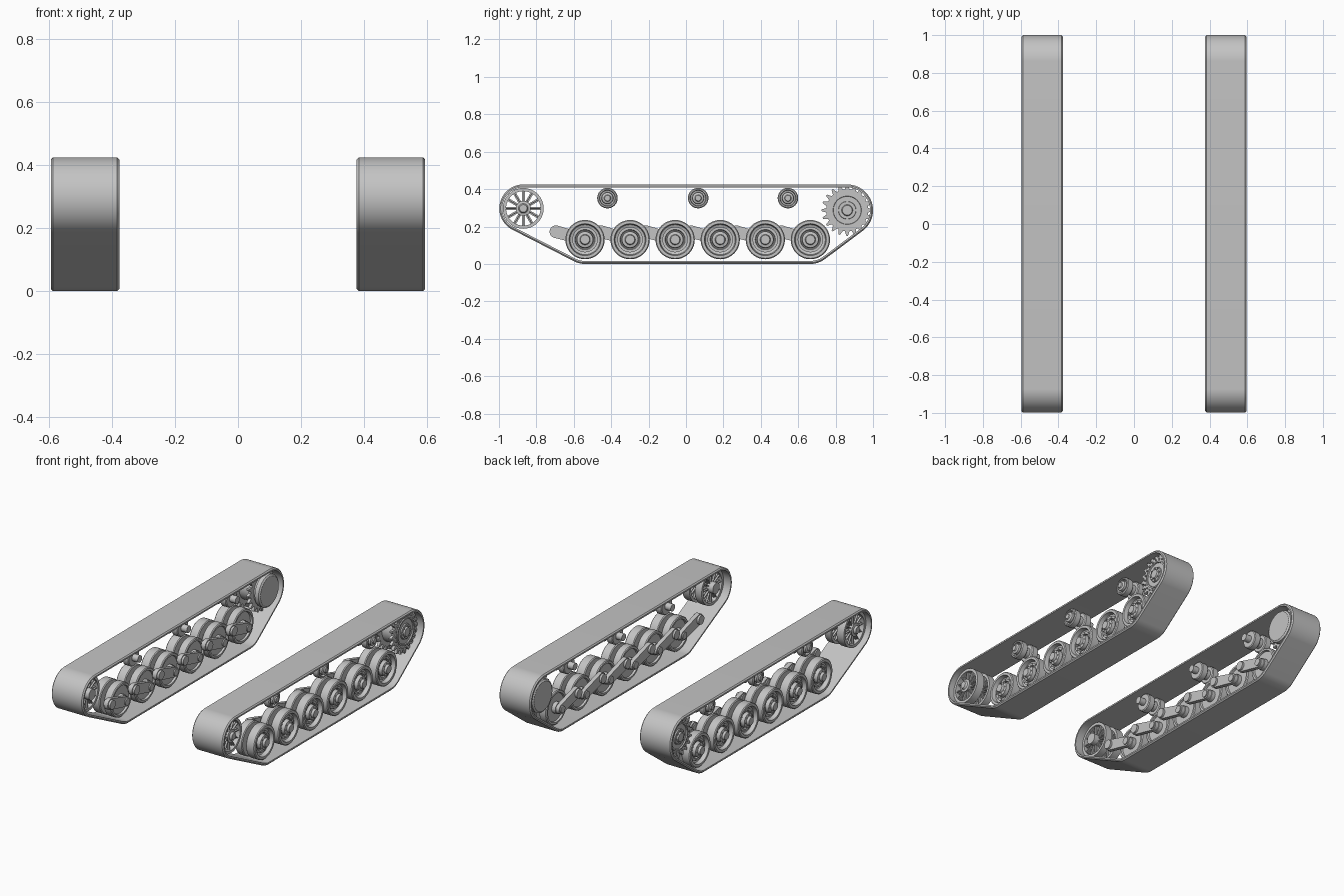
import bpy, bmesh, math
from mathutils import Vector, Matrix

cube = bpy.data.objects.get("Cube")
if cube:
    bpy.data.objects.remove(cube, do_unlink=True)

steel = bpy.data.materials.new("plain_grey")
steel.use_nodes = True
GREY = (0.55, 0.55, 0.55, 1)
steel.diffuse_color = GREY
steel.node_tree.nodes["Principled BSDF"].inputs["Base Color"].default_value = GREY

X_IN, X_OUT = 0.377, 0.595
WHEEL_Z = 0.13
WHEELS = [-0.54 + 0.241 * i for i in range(6)]
ROLLERS = [-0.42, 0.065, 0.545]
IDLER = (-0.87, 0.297)
SPROCKET = (0.862, 0.287)


def finish(name, bm):
    """Turn the bmesh into a shaded object mirrored to the other side."""
    bmesh.ops.recalc_face_normals(bm, faces=bm.faces)
    mesh = bpy.data.meshes.new(name)
    bm.to_mesh(mesh)
    bm.free()
    mesh.materials.append(steel)
    ob = bpy.data.objects.new(name, mesh)
    bpy.context.collection.objects.link(ob)
    bpy.ops.object.select_all(action='DESELECT')
    ob.select_set(True)
    bpy.context.view_layer.objects.active = ob
    bpy.ops.object.shade_smooth_by_angle(angle=math.radians(35))
    mirror = ob.modifiers.new("other_side", 'MIRROR')
    mirror.use_mirror_merge = False


def lathe(bm, profile, centre, seg=40, closed=False):
    """Revolve (radius, x) points around an axis along x."""
    y, z = centre
    pts = [bm.verts.new((x, y, z + r)) for r, x in profile]
    pairs = list(zip(pts, pts[1:] + pts[:1])) if closed else list(zip(pts, pts[1:]))
    edges = [bm.edges.new(p) for p in pairs]
    res = bmesh.ops.spin(bm, geom=pts + edges, cent=(0, y, z), axis=(1, 0, 0),
                         angle=math.tau, steps=seg, use_merge=True)
    bmesh.ops.remove_doubles(bm, verts=bm.verts, dist=1e-5)


def cylinder(bm, r, x0, x1, centre, seg=24):
    m = Matrix.Translation(((x0 + x1) / 2, *centre)) @ Matrix.Rotation(math.pi / 2, 4, 'Y')
    bmesh.ops.create_cone(bm, cap_ends=True, segments=seg, radius1=r, radius2=r,
                          depth=x1 - x0, matrix=m)


def around(centre, r, n):
    return [(centre[0] + r * math.cos(math.tau * i / n),
             centre[1] + r * math.sin(math.tau * i / n)) for i in range(n)]


def wrap(circles, inset=0, n=128):
    """Loop stretched around circles given as (y, z, radius)."""
    loop = []
    for i in range(n):
        d = Vector((math.cos(math.tau * i / n), math.sin(math.tau * i / n)))
        y, z, r = max(circles, key=lambda c: d.x * c[0] + d.y * c[1] + c[2])
        loop.append(Vector((y, z)) + d * (r - inset))
    return loop


def plate(bm, loop, x0, x1):
    a = [bm.verts.new((x0, *p)) for p in loop]
    b = [bm.verts.new((x1, *p)) for p in loop]
    bm.faces.new(a)
    bm.faces.new(b)
    for i in range(len(a)):
        bm.faces.new((a[i - 1], a[i], b[i], b[i - 1]))


# Track belt with chamfered outer edges
path = [(*IDLER, 0.128), (*SPROCKET, 0.138),
        (WHEELS[0], WHEEL_Z, 0.13), (WHEELS[-1], WHEEL_Z, 0.13)]
T, C = 0.016, 0.007
section = [(T, X_IN), (C, X_IN), (0, X_IN + C), (0, X_OUT - C), (C, X_OUT), (T, X_OUT)]
bm = bmesh.new()
rings = [[bm.verts.new((x, *p)) for p in wrap(path, inset)] for inset, x in section]
for a, b in zip(rings, rings[1:] + rings[:1]):
    for i in range(len(a)):
        bm.faces.new((a[i - 1], a[i], b[i], b[i - 1]))
finish("track_belt", bm)

# Double road wheels with dished outer face
half = [(0.085, 0.565), (0.08, 0.54), (0.068, 0.535), (0.068, 0.546), (0.054, 0.546),
        (0.05, 0.535), (0.046, 0.535), (0.043, 0.562), (0.028, 0.566), (0.024, 0.58), (0, 0.58)]
wheel = [(0, 0.415), (0.035, 0.415), (0.035, 0.44), (0.085, 0.44), (0.088, 0.428),
         (0.1, 0.428), (0.105, 0.433), (0.105, 0.475), (0.1, 0.48), (0.06, 0.48),
         (0.06, 0.505), (0.1, 0.505), (0.105, 0.51), (0.105, 0.56), (0.1, 0.565)] + half
for k, y in enumerate(WHEELS):
    bm = bmesh.new()
    lathe(bm, wheel, (y, WHEEL_Z))
    for p in around((y, WHEEL_Z), 0.061, 10):
        cylinder(bm, 0.004, 0.54, 0.55, p, 6)
    for p in around((y, WHEEL_Z), 0.035, 8):
        cylinder(bm, 0.003, 0.56, 0.568, p, 6)
    finish(f"road_wheel_{k + 1}", bm)

    # Trailing swing arm with its pivot and axle end
    bm = bmesh.new()
    pivot = (y - 0.155, WHEEL_Z + 0.042)
    plate(bm, wrap([(y, WHEEL_Z, 0.03), (*pivot, 0.034)], n=32), 0.392, 0.418)
    cylinder(bm, 0.028, 0.379, 0.425, pivot)
    cylinder(bm, 0.022, 0.385, 0.42, (y, WHEEL_Z))
    finish(f"swing_arm_{k + 1}", bm)

# Double return rollers
roller = [(0, 0.385), (0.022, 0.385), (0.022, 0.425), (0.05, 0.425), (0.055, 0.43),
          (0.055, 0.465), (0.05, 0.47), (0.032, 0.47), (0.032, 0.505), (0.05, 0.505),
          (0.055, 0.51), (0.055, 0.545), (0.05, 0.55), (0.043, 0.55), (0.04, 0.535),
          (0.032, 0.535), (0.03, 0.555), (0.018, 0.56), (0.015, 0.567), (0, 0.567)]
for k, y in enumerate(ROLLERS):
    bm = bmesh.new()
    lathe(bm, roller, (y, 0.352), 32)
    finish(f"return_roller_{k + 1}", bm)

# Spoked idler: two rims, ribbed spokes and a hub
bm = bmesh.new()
for x0, x1 in ((0.425, 0.47), (0.51, 0.56)):
    lathe(bm, [(0.092, x0), (0.109, x0), (0.109, x1), (0.092, x1)], IDLER, closed=True)
    for i in range(12):
        turn = Matrix.Translation(((x0 + x1) / 2, *IDLER)) @ Matrix.Rotation(math.tau * i / 12, 4, 'X')
        for width, depth in ((0.016, 0.012), (0.005, 0.034)):
            size = Matrix.Diagonal((depth, width, 0.07, 1))
            bmesh.ops.create_cube(bm, size=1, matrix=turn @ Matrix.Translation((0, 0, 0.062)) @ size)
lathe(bm, [(0, 0.4), (0.034, 0.4), (0.034, 0.56), (0.04, 0.56), (0.04, 0.565),
           (0.026, 0.568), (0.02, 0.58), (0, 0.58)], IDLER)
finish("idler_wheel", bm)

# Drive sprocket: two toothed rings on a drum with bolts
TEETH = 20
tooth = [(-0.36, 0.112), (-0.1, 0.137), (0.1, 0.137), (0.36, 0.112)]
outline = [(SPROCKET[0] + r * math.cos(math.tau * (i + a) / TEETH),
            SPROCKET[1] + r * math.sin(math.tau * (i + a) / TEETH))
           for i in range(TEETH) for a, r in tooth]
bm = bmesh.new()
for x in (0.435, 0.535):
    plate(bm, outline, x, x + 0.018)
lathe(bm, [(0, 0.42), (0.085, 0.42), (0.085, 0.56), (0.076, 0.56), (0.072, 0.545),
           (0.05, 0.545), (0.046, 0.56), (0.03, 0.56), (0.026, 0.57), (0, 0.57)], SPROCKET)
for ring, count, x in ((0.098, 20, 0.553), (0.061, 10, 0.545), (0.038, 8, 0.56)):
    for p in around(SPROCKET, ring, count):
        cylinder(bm, 0.005, x - 0.004, x + 0.007, p, 6)
finish("drive_sprocket", bm)

# Final drive cover on the inner side
bm = bmesh.new()
lathe(bm, [(0, 0.385), (0.09, 0.385), (0.1, 0.392), (0.1, 0.418), (0, 0.418)], SPROCKET)
finish("final_drive_cover", bm)
